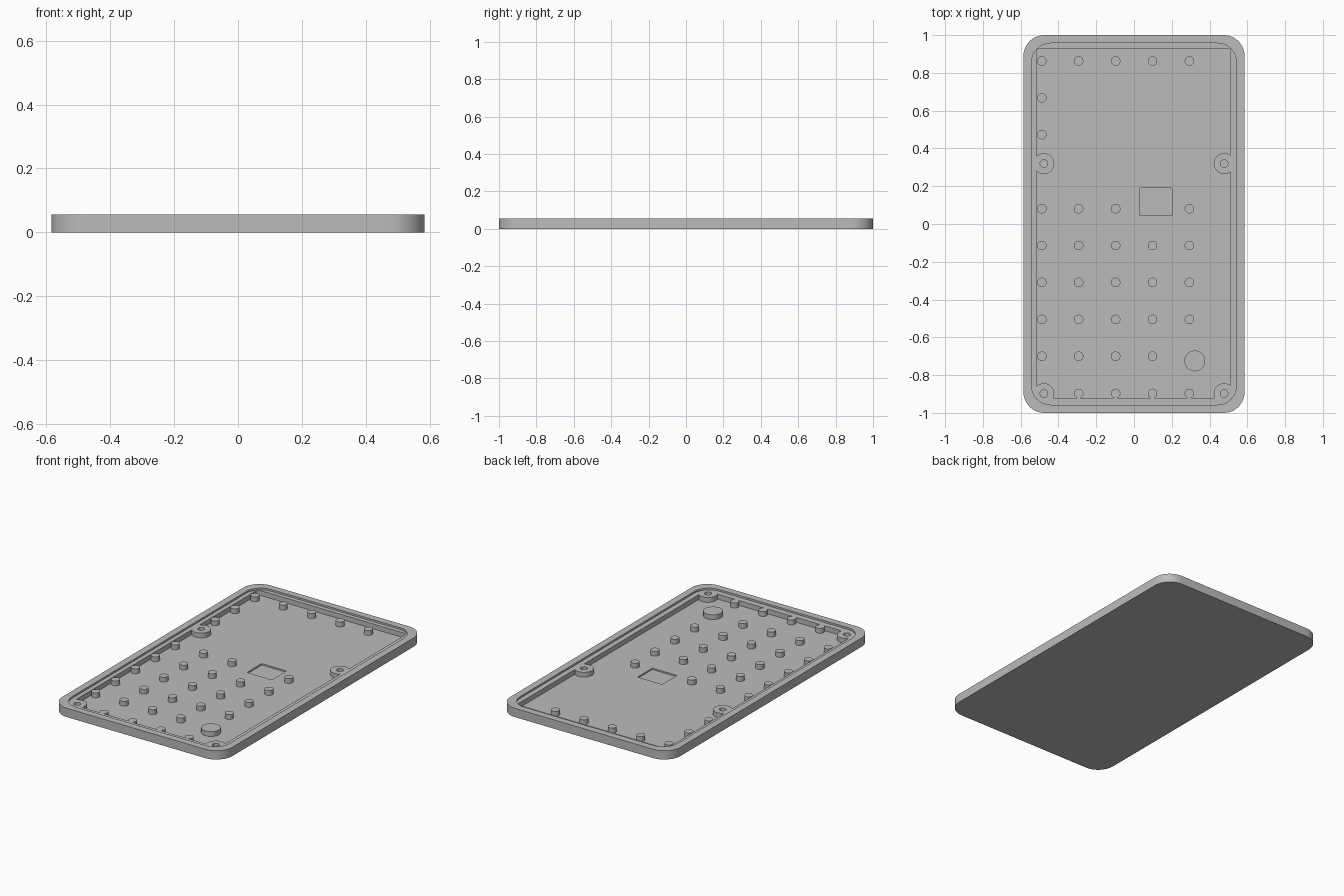
import bpy, bmesh
from math import sin, cos, pi

cube = bpy.data.objects.get("Cube")
if cube:
    bpy.data.objects.remove(cube, do_unlink=True)

grey = bpy.data.materials.new("light_grey")
grey.use_nodes = True
COLOUR = (0.5, 0.5, 0.5, 1)
grey.diffuse_color = COLOUR
grey.node_tree.nodes["Principled BSDF"].inputs["Base Color"].default_value = COLOUR

TOP, LEDGE, FLOOR, RECESS = 0.055, 0.044, 0.014, 0.005


def rounded_loop(bm, x0, x1, y0, y1, r, z, steps=10):
    """Ring of vertices around a rounded rectangle."""
    corners = [(x1 - r, y1 - r), (x0 + r, y1 - r), (x0 + r, y0 + r), (x1 - r, y0 + r)]
    ring = []
    for i, (cx, cy) in enumerate(corners):
        for k in range(steps + 1):
            a = (i + k / steps) * pi / 2
            ring.append(bm.verts.new((cx + r * cos(a), cy + r * sin(a), z)))
    return ring


def circle_loop(bm, x, y, r, z, sides=32):
    return [bm.verts.new((x + r * cos(2 * pi * i / sides), y + r * sin(2 * pi * i / sides), z))
            for i in range(sides)]


def bridge(bm, a, b):
    for i in range(len(a)):
        j = (i + 1) % len(a)
        bm.faces.new((a[i], a[j], b[j], b[i]))


def finish(name, bm):
    bmesh.ops.recalc_face_normals(bm, faces=bm.faces)
    mesh = bpy.data.meshes.new(name)
    bm.to_mesh(mesh)
    bm.free()
    mesh.materials.append(grey)
    obj = bpy.data.objects.new(name, mesh)
    bpy.context.collection.objects.link(obj)
    bpy.ops.object.select_all(action="DESELECT")
    obj.select_set(True)
    bpy.context.view_layer.objects.active = obj
    bpy.ops.object.shade_smooth_by_angle(angle=pi / 6)
    return obj


# Tray: outer wall, raised lip, ledge, pocket and shallow floor recess
outer = (-0.585, 0.585, -1, 1, 0.11)
lip = (-0.542, 0.542, -0.957, 0.957, 0.1)
pocket = (-0.515, 0.51, -0.92, 0.93, 0.02)
recess = (0.03, 0.2, 0.045, 0.19, 0.002)
layers = [(outer, 0), (outer, TOP), (lip, TOP), (lip, LEDGE),
          (pocket, LEDGE), (pocket, FLOOR), (recess, FLOOR), (recess, RECESS)]
bm = bmesh.new()
rings = [rounded_loop(bm, *shape, z) for shape, z in layers]
for a, b in zip(rings, rings[1:]):
    bridge(bm, a, b)
bm.faces.new(rings[0])
bm.faces.new(rings[-1])
finish("tray", bm)


def post(name, x, y, r, hole=0):
    """Round post rising from the floor, with an optional screw hole."""
    bm = bmesh.new()
    base = circle_loop(bm, x, y, r, FLOOR)
    top = circle_loop(bm, x, y, r, LEDGE)
    bridge(bm, base, top)
    if hole:
        inner = circle_loop(bm, x, y, hole, LEDGE)
        bottom = circle_loop(bm, x, y, hole, FLOOR)
        bridge(bm, top, inner)
        bridge(bm, inner, bottom)
        bridge(bm, bottom, base)
    else:
        bm.faces.new(top)
        bm.faces.new(base)
    finish(name, bm)


# Screw bosses along both sides
for side, x in (("right", -0.477), ("left", 0.477)):
    for place, y in (("middle", 0.32), ("front", -0.898)):
        post(f"screw_boss_{place}_{side}", x, y, 0.055, 0.02)

# Grid of support pegs, by row and column
columns = [-0.488, -0.293, -0.097, 0.098, 0.293]
rows = [(0.863, "01234"), (0.668, "0"), (0.473, "0"), (0.081, "0124"), (-0.114, "01234"),
        (-0.309, "01234"), (-0.505, "01234"), (-0.7, "0123"), (-0.897, "1234")]
for n, (y, used) in enumerate(rows):
    for c in used:
        post(f"support_peg_{n}_{c}", columns[int(c)], y, 0.025)

# Wide round support
post("wide_support", 0.322, -0.725, 0.055)
